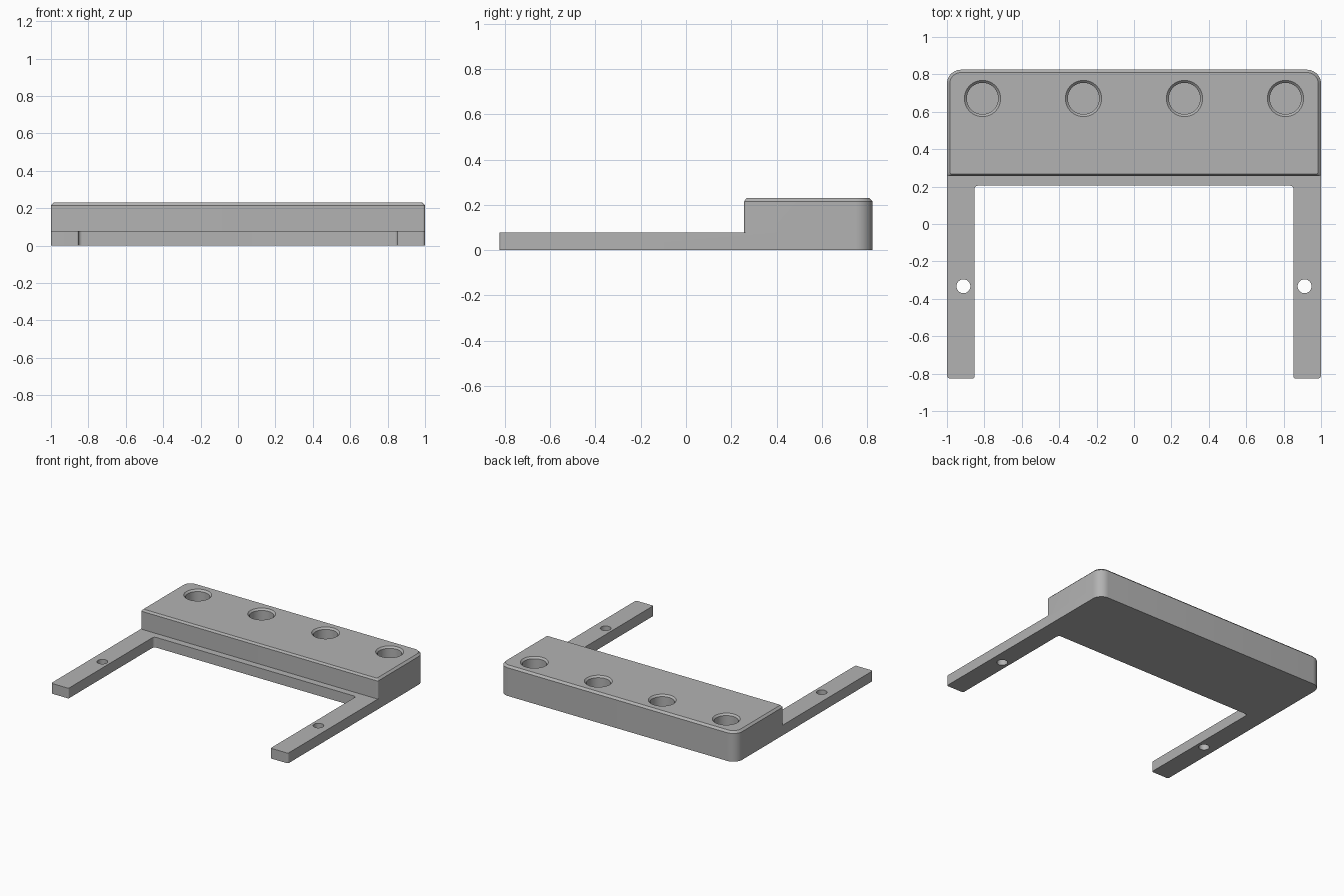
import bpy, bmesh, math
from mathutils import Vector

cube = bpy.data.objects.get("Cube")
if cube:
    bpy.data.objects.remove(cube, do_unlink=True)

grey = bpy.data.materials.new("plain grey")
grey.use_nodes = True
grey.diffuse_color = (0.45, 0.45, 0.45, 1)
grey.node_tree.nodes["Principled BSDF"].inputs["Base Color"].default_value = (0.45, 0.45, 0.45, 1)

BACK, TIP, STEP, INNER = 0.825, -0.825, 0.257, 0.205
ARM_TOP, TOP, CHAMFER = 0.078, 0.23, 0.015


def rounded(corners, steps=10):
    """Outline with each right-angled (x, y, radius) corner filleted."""
    pts = []
    for i, (x, y, r) in enumerate(corners):
        p = Vector((x, y))
        a = (Vector(corners[i - 1][:2]) - p).normalized() * r
        b = (Vector(corners[(i + 1) % len(corners)][:2]) - p).normalized() * r
        for k in range(steps + 1):
            t = math.pi / 2 * k / steps
            pts.append(p + a * (1 - math.sin(t)) + b * (1 - math.cos(t)))
    return pts


def circle(x, y, r, n=48):
    return [Vector((x + r * math.cos(math.tau * k / n),
                    y + r * math.sin(math.tau * k / n))) for k in range(n)]


def loft(name, layers):
    """Closed solid through matching outlines at rising heights."""
    bm = bmesh.new()
    rings = [[bm.verts.new((p.x, p.y, z)) for p in pts] for pts, z in layers]
    bm.faces.new(rings[0])
    bm.faces.new(rings[-1])
    for low, high in zip(rings, rings[1:]):
        for i in range(len(low)):
            bm.faces.new((low[i - 1], low[i], high[i], high[i - 1]))
    bmesh.ops.recalc_face_normals(bm, faces=bm.faces)
    mesh = bpy.data.meshes.new(name)
    bm.to_mesh(mesh)
    bm.free()
    mesh.materials.append(grey)
    obj = bpy.data.objects.new(name, mesh)
    bpy.context.collection.objects.link(obj)
    return obj


def combine(target, tool, operation):
    bpy.context.view_layer.objects.active = target
    mod = target.modifiers.new(operation.lower(), "BOOLEAN")
    mod.operation, mod.solver, mod.object = operation, "EXACT", tool
    bpy.ops.object.modifier_apply(modifier=mod.name)
    bpy.data.objects.remove(tool, do_unlink=True)


# U-shaped base plate with two arms
half = [(0.853, INNER, 0.02), (0.853, TIP, 0.008), (1, TIP, 0.015), (1, BACK, 0.075)]
u_shape = rounded(half + [(-x, y, r) for x, y, r in reversed(half)])
frame = loft("bracket_frame", [(u_shape, 0), (u_shape, ARM_TOP)])


# Raised rear block with chamfered top edge
def block_outline(inset, front):
    s, b = 1 - inset, BACK - inset
    return rounded([(-s, front, 0.012), (s, front, 0.012),
                    (s, b, 0.075 - inset), (-s, b, 0.075 - inset)])


body = block_outline(0, STEP)
block = loft("rear_block", [(body, ARM_TOP), (body, TOP - CHAMFER),
                            (block_outline(CHAMFER, STEP + 0.01), TOP)])
combine(frame, block, "UNION")

# Four round wells with chamfered rims
for x in (-0.81, -0.27, 0.27, 0.81):
    well = loft("well_cutter", [(circle(x, 0.671, r), z) for r, z in
                                ((0.084, 0.06), (0.084, TOP - 0.013),
                                 (0.097, TOP), (0.097, TOP + 0.05))])
    combine(frame, well, "DIFFERENCE")

# Screw hole through each arm
for x in (-0.912, 0.912):
    hole = loft("hole_cutter", [(circle(x, -0.333, 0.037), z) for z in (-0.05, 0.15)])
    combine(frame, hole, "DIFFERENCE")

bpy.ops.object.select_all(action="DESELECT")
frame.select_set(True)
bpy.context.view_layer.objects.active = frame
bpy.ops.object.shade_smooth_by_angle(angle=math.radians(25))
